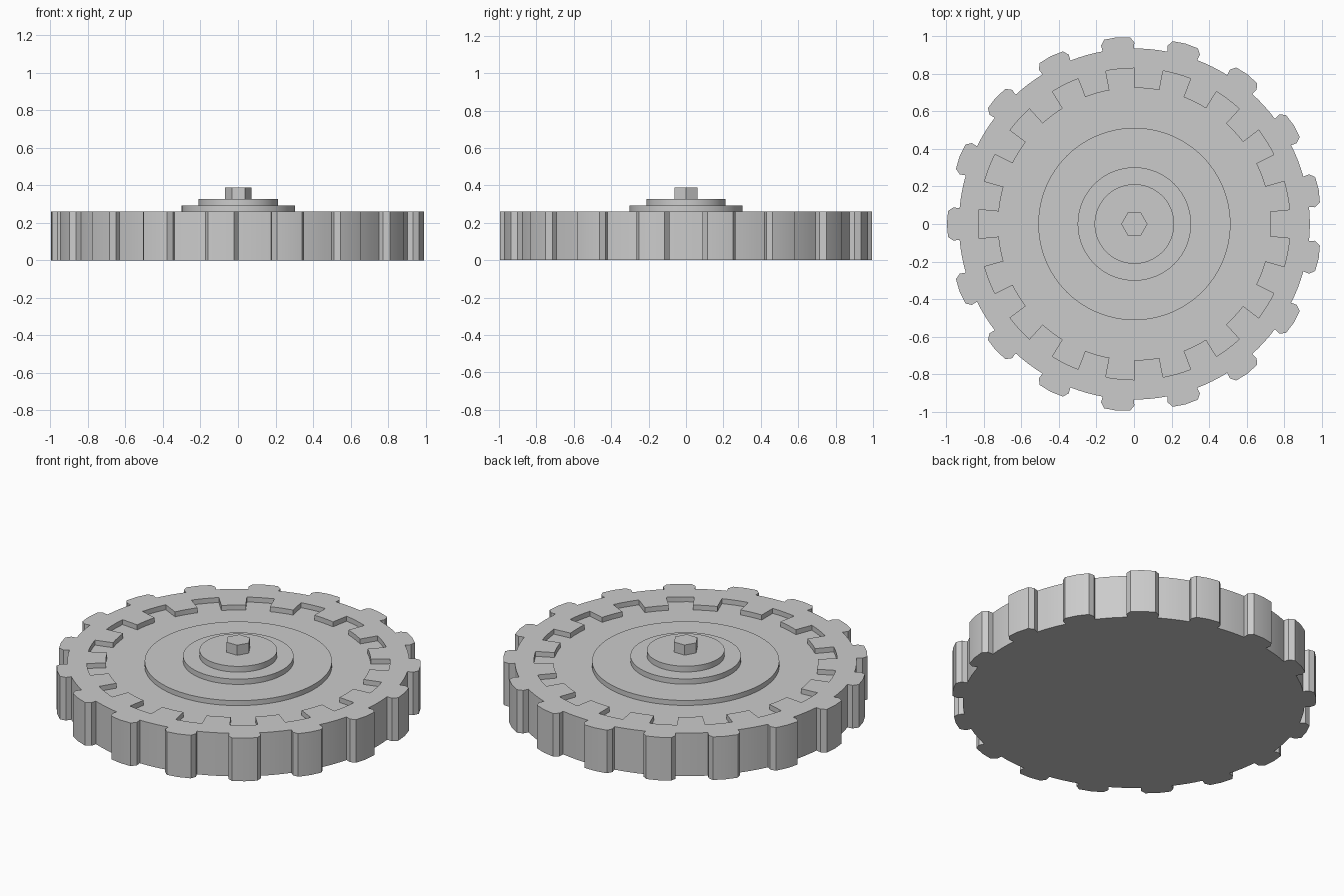
import bpy, bmesh
from math import radians, cos, sin, pi

if "Cube" in bpy.data.objects:
    bpy.data.objects.remove(bpy.data.objects["Cube"])

TEETH = 17
PITCH = 360 / TEETH
HALF = PITCH / 4
CX = 0.002


def ring_points(sector):
    # repeat one (radius, angle) sector around the circle, first tooth on -x
    return [(r * cos(radians(180 + i * PITCH + a)), r * sin(radians(180 + i * PITCH + a)))
            for i in range(TEETH) for r, a in sector]


def finish(obj):
    bpy.ops.object.select_all(action='DESELECT')
    obj.select_set(True)
    bpy.context.view_layer.objects.active = obj
    bpy.ops.object.shade_smooth_by_angle(angle=radians(30))


def plate(name, loops, z0, z1):
    # filled flat outline (with optional hole) extruded between two heights
    cu = bpy.data.curves.new(name + "_outline", 'CURVE')
    cu.dimensions = '2D'
    cu.fill_mode = 'BOTH'
    cu.extrude = (z1 - z0) / 2
    for pts in loops:
        sp = cu.splines.new('POLY')
        sp.points.add(len(pts) - 1)
        for p, (x, y) in zip(sp.points, pts):
            p.co = (x, y, 0, 1)
        sp.use_cyclic_u = True
    tmp = bpy.data.objects.new(name + "_outline", cu)
    bpy.context.collection.objects.link(tmp)
    dg = bpy.context.evaluated_depsgraph_get()
    me = bpy.data.meshes.new_from_object(tmp.evaluated_get(dg))
    bpy.data.objects.remove(tmp)
    bm = bmesh.new()
    bm.from_mesh(me)
    bmesh.ops.remove_doubles(bm, verts=bm.verts, dist=1e-5)
    bmesh.ops.recalc_face_normals(bm, faces=bm.faces)
    bm.to_mesh(me)
    bm.free()
    obj = bpy.data.objects.new(name, me)
    obj.location = (CX, 0, (z0 + z1) / 2)
    bpy.context.collection.objects.link(obj)
    finish(obj)


def disc(name, radius, z0, z1, sides=96):
    bpy.ops.mesh.primitive_cylinder_add(vertices=sides, radius=radius, depth=z1 - z0,
                                        location=(CX, 0, (z0 + z1) / 2))
    obj = bpy.context.object
    obj.name = name
    return obj


# Chamfered outer teeth and square inner notches
gap = [HALF + PITCH / 2 * t for t in (0.25, 0.5, 0.75)]
outer = ring_points([(0.935, -5.1), (0.967, -HALF), (0.995, -4), (0.999, 0), (0.995, 4),
                     (0.967, HALF), (0.935, 5.1)] + [(0.935, a) for a in gap])
inner = ring_points([(0.725, -HALF)] + [(0.83, HALF * t) for t in (-1, -0.5, 0, 0.5, 1)]
                    + [(0.725, HALF)] + [(0.725, a) for a in gap])
plate("toothed_rim", [outer, inner], 0, 0.26)
plate("recessed_floor", [inner], 0, 0.23)

# Stepped hub
finish(disc("hub_plate", 0.512, 0.22, 0.26))
finish(disc("hub_step", 0.302, 0.25, 0.292))
finish(disc("hub_cap", 0.212, 0.28, 0.327))

# Hexagonal bolt with corners on the x axis
bolt = disc("hex_bolt", 0.07, 0.32, 0.388, 6)
bolt.rotation_euler.z = pi / 6
